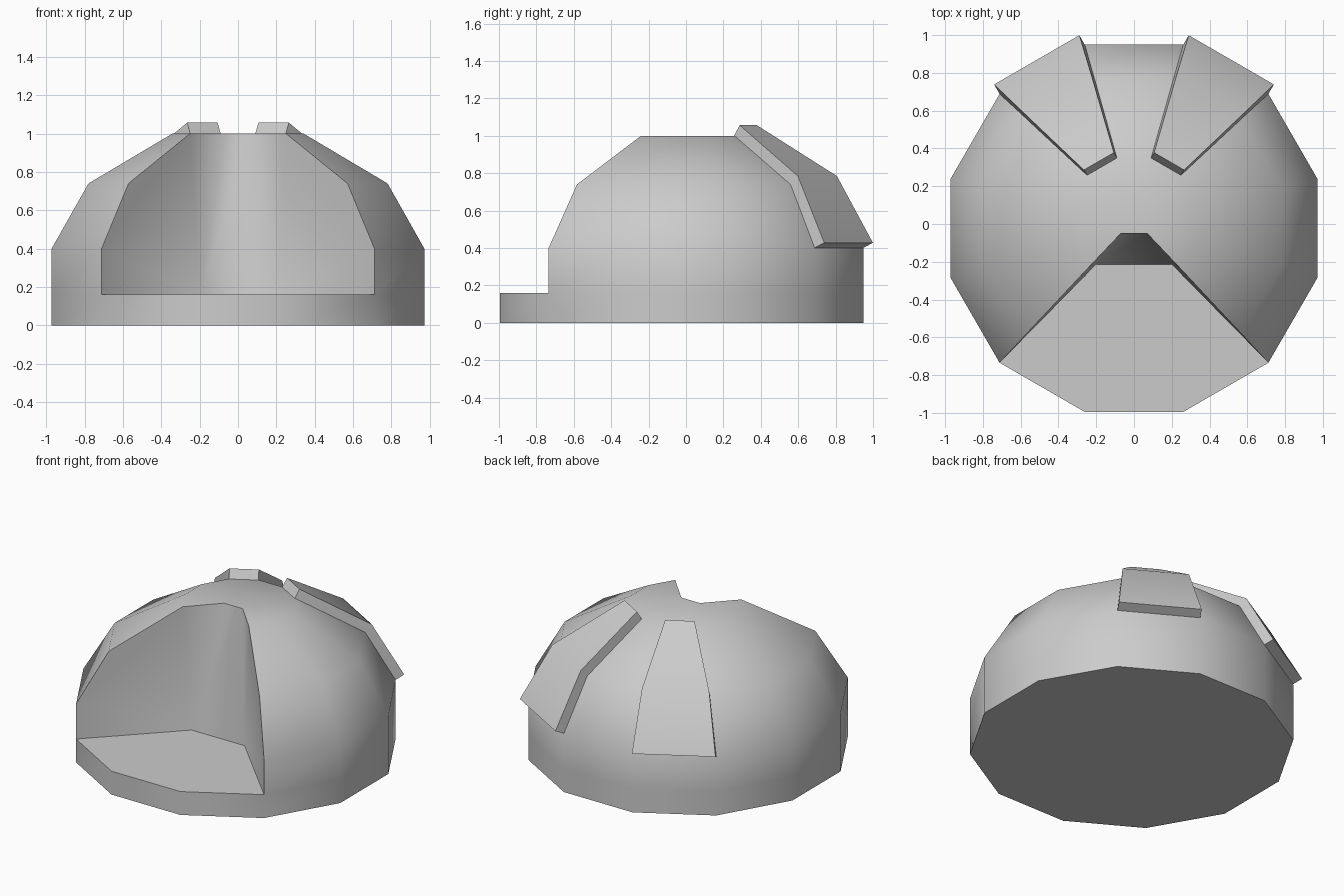
import bpy, bmesh, math
from math import sin, cos, tan, radians

if "Cube" in bpy.data.objects:
    bpy.data.objects.remove(bpy.data.objects["Cube"])

grey = bpy.data.materials.new("plain grey")
grey.use_nodes = True
colour = (0.6, 0.6, 0.6, 1)
grey.diffuse_color = colour
grey.node_tree.nodes["Principled BSDF"].inputs["Base Color"].default_value = colour

SIDES = 12
HALF = math.pi / SIDES
# Dome profile: apothem, height, centre y
PROFILE = [(0.972, 0, -0.023), (0.972, 0.16, -0.023), (0.972, 0.4, -0.023),
           (0.78, 0.74, -0.012), (0.342, 1.0, 0.01)]


def finish(bm, name):
    bmesh.ops.recalc_face_normals(bm, faces=bm.faces)
    mesh = bpy.data.meshes.new(name)
    bm.to_mesh(mesh)
    bm.free()
    mesh.materials.append(grey)
    mesh.shade_smooth()
    mesh.set_sharp_from_angle(angle=radians(50))
    obj = bpy.data.objects.new(name, mesh)
    bpy.context.collection.objects.link(obj)
    return obj


def build_dome():
    bm = bmesh.new()
    # Column 0 sits at the front right corner of the notch, columns 0-3 span it
    rings = []
    for apothem, z, cy in PROFILE:
        r = apothem / cos(HALF)
        ring = []
        for i in range(SIDES):
            a = radians(225) + 2 * HALF * i
            in_notch = i in (1, 2) and z > 0.2
            ring.append(None if in_notch else
                        bm.verts.new((r * cos(a), cy + r * sin(a), z)))
        rings.append(ring)
    # Outer shell, left open above the ledge at the front
    for low, high in zip(rings, rings[1:]):
        for i in range(SIDES):
            j = (i + 1) % SIDES
            corners = (low[i], low[j], high[j], high[i])
            if None not in corners:
                if i < 3 and low is not rings[0]:
                    continue
                bm.faces.new(corners)
    bm.faces.new(rings[0])
    # Notch: ledge, two side walls and a sloping back wall
    floor_r, floor_l = [bm.verts.new((s * 0.2, -0.215, 0.16)) for s in (-1, 1)]
    top_r, top_l = [bm.verts.new((s * 0.07, -0.05, 1.0)) for s in (-1, 1)]
    bm.faces.new(rings[1][:4] + [floor_l, floor_r])
    for col, floor, top in ((0, floor_r, top_r), (3, floor_l, top_l)):
        bm.faces.new([ring[col] for ring in rings[1:]] + [top, floor])
    bm.faces.new((floor_r, floor_l, top_l, top_r))
    # Flat crown
    bm.faces.new(rings[-1][3:] + [rings[-1][0], top_r, top_l])
    return finish(bm, "dome_body")


def build_plate(side, name):
    bm = bmesh.new()
    a = radians(90 - 30 * side)
    offsets = [(0.058, 0.028), (0.045, 0.045), (0.03, 0.057)]
    sections = []
    for (apothem, z, cy), (out, up) in zip(PROFILE[2:], offsets):
        half = apothem * tan(HALF)
        section = []
        for r, h, w in ((apothem - 0.003, z, -half), (apothem - 0.003, z, half),
                        (apothem + out, z + up, half), (apothem + out, z + up, -half)):
            section.append(bm.verts.new((r * cos(a) - w * sin(a),
                                         cy + r * sin(a) + w * cos(a), h)))
        sections.append(section)
    for low, high in zip(sections, sections[1:]):
        for i in range(4):
            j = (i + 1) % 4
            bm.faces.new((low[i], low[j], high[j], high[i]))
    bm.faces.new(sections[0])
    bm.faces.new(sections[-1])
    return finish(bm, name)


build_dome()
build_plate(1, "left_back_plate")
build_plate(-1, "right_back_plate")
